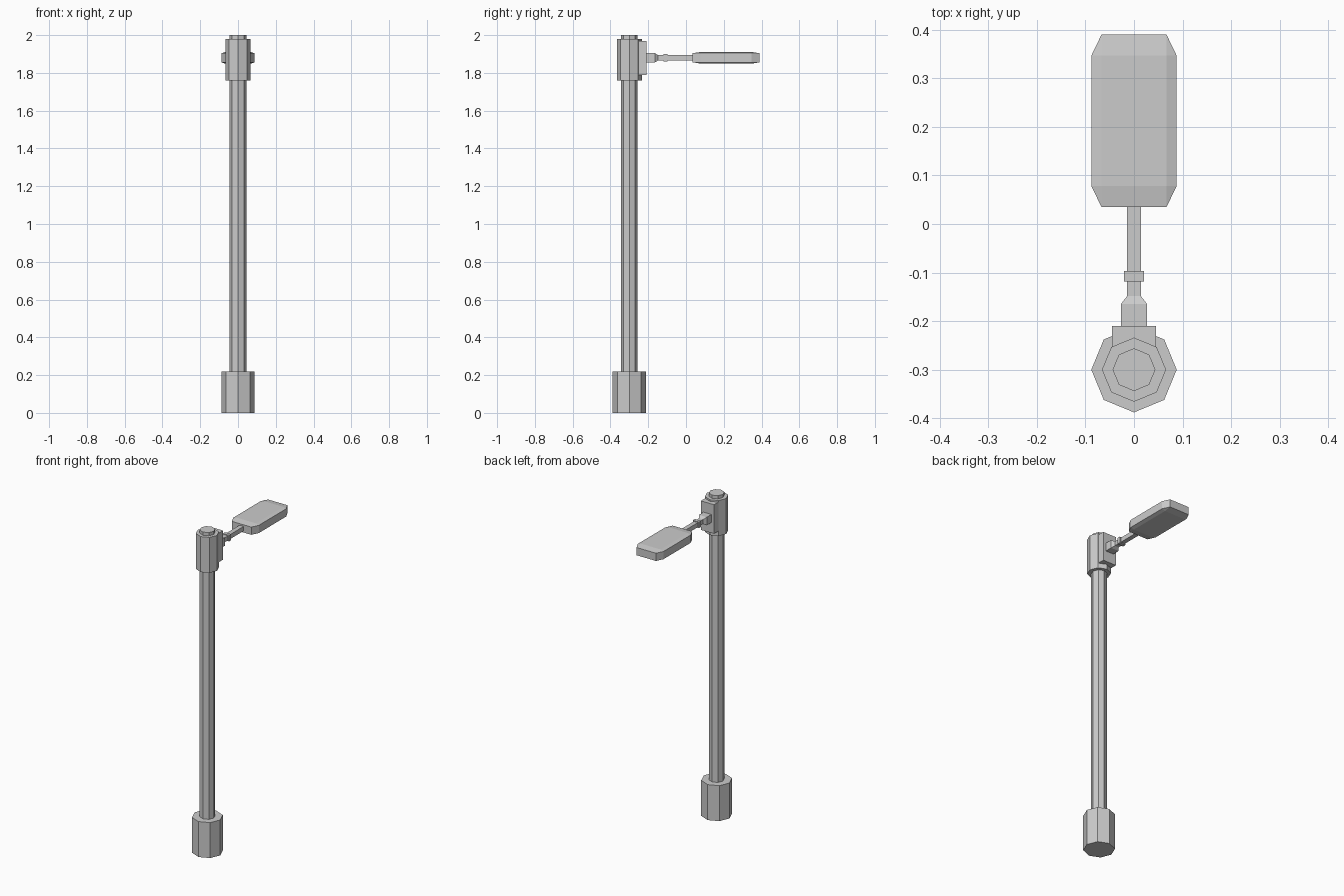
import bpy, bmesh
from mathutils import Vector

if "Cube" in bpy.data.objects:
    bpy.data.objects.remove(bpy.data.objects["Cube"])

POLE_Y, ARM_Z = -0.30, 1.88


def finish(name, bm):
    bmesh.ops.recalc_face_normals(bm, faces=bm.faces)
    me = bpy.data.meshes.new(name)
    bm.to_mesh(me)
    bm.free()
    ob = bpy.data.objects.new(name, me)
    bpy.context.collection.objects.link(ob)
    return ob


def octagon_post(name, radius, z0, z1):
    """Eight-sided upright prism on the pole axis, corners on the x and y axes."""
    bpy.ops.mesh.primitive_cylinder_add(vertices=8, radius=radius, depth=z1 - z0,
                                        location=(0, POLE_Y, (z0 + z1) / 2))
    bpy.context.object.name = name


def square_loft(name, stations):
    """Rectangular sections (y, half width, half height) joined along y."""
    bm = bmesh.new()
    rings = [[bm.verts.new((sx * w, y, ARM_Z + sz * h))
              for sx, sz in ((-1, -1), (1, -1), (1, 1), (-1, 1))]
             for y, w, h in stations]
    for a, b in zip(rings, rings[1:]):
        for i in range(4):
            j = (i + 1) % 4
            bm.faces.new((a[i], a[j], b[j], b[i]))
    bm.faces.new(rings[0])
    bm.faces.new(rings[-1])
    return finish(name, bm)


# Upright parts
octagon_post("pole", 0.044, 0.0, 2.0)
octagon_post("base", 0.088, 0.0, 0.22)
octagon_post("collar", 0.066, 1.76, 1.98)

# Bracket and arm
square_loft("bracket_plate", [(-0.27, 0.045, 0.09), (-0.21, 0.045, 0.09)])
square_loft("arm_socket", [(-0.215, 0.027, 0.025), (-0.165, 0.027, 0.025),
                           (-0.148, 0.014, 0.014)])
square_loft("arm_rod", [(-0.16, 0.014, 0.014), (0.05, 0.014, 0.014)])
square_loft("arm_ring", [(-0.118, 0.021, 0.019), (-0.097, 0.021, 0.019)])

# Lamp head: bevelled box, hull of its flat panels
centre = Vector((0, 0.2125, ARM_Z))
bm = bmesh.new()
for sx in (-1, 1):
    for sy in (-1, 1):
        for sz in (-1, 1):
            for x, y, z in ((0.067, 0.134, 0.031), (0.088, 0.134, 0.024),
                            (0.067, 0.1775, 0.024)):
                bm.verts.new(centre + Vector((sx * x, sy * y, sz * z)))
bmesh.ops.convex_hull(bm, input=bm.verts)
bmesh.ops.dissolve_limit(bm, angle_limit=0.01, verts=bm.verts, edges=bm.edges)
finish("lamp_head", bm)
